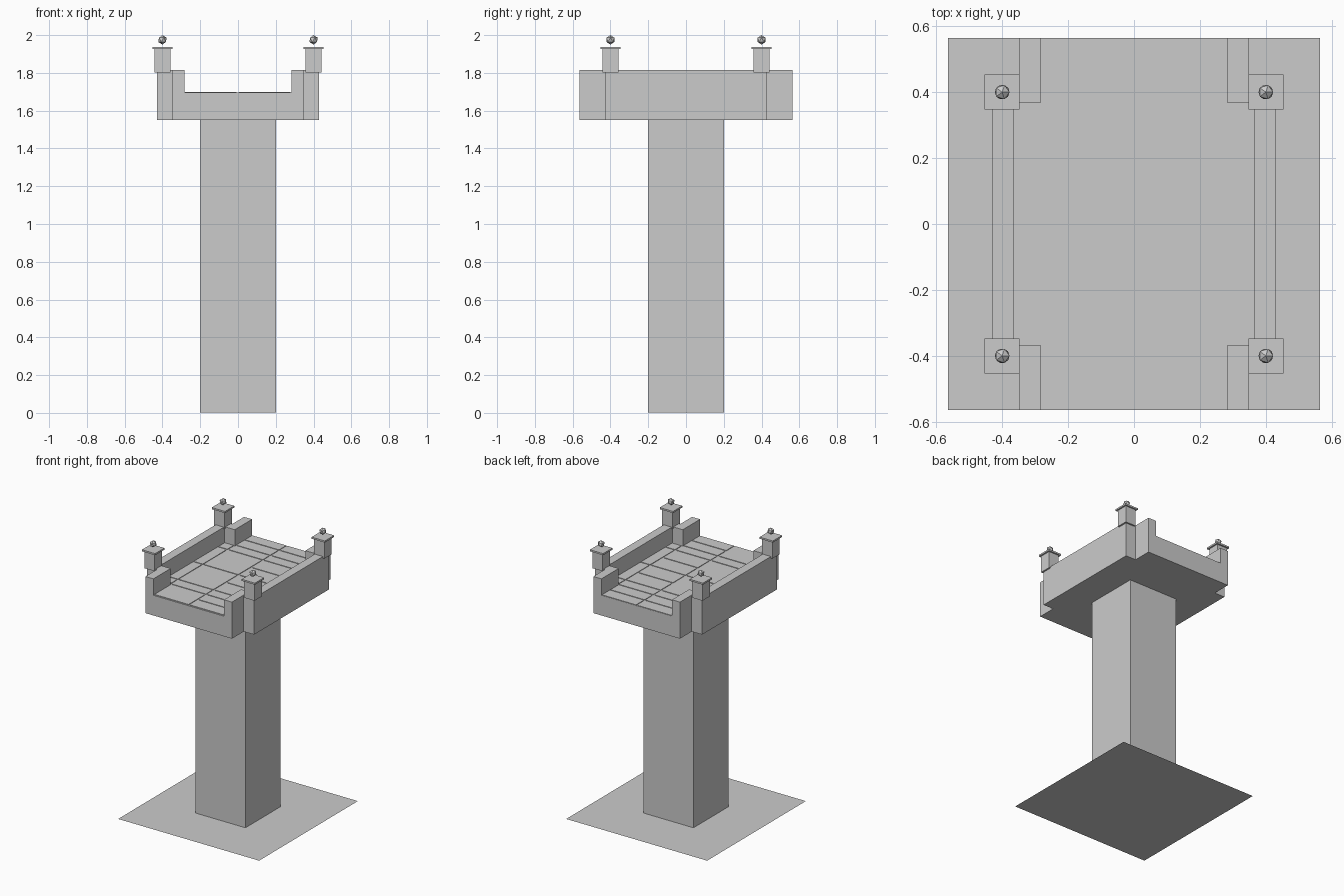
import bpy
import bmesh
from mathutils import Matrix, Vector

cube = bpy.data.objects.get("Cube")
if cube:
    bpy.data.objects.remove(cube, do_unlink=True)

# Single stone colour
stone = bpy.data.materials.new("stone_grey")
stone.use_nodes = True
colour = (0.6, 0.6, 0.6, 1)
stone.diffuse_color = colour
stone.node_tree.nodes["Principled BSDF"].inputs["Base Color"].default_value = colour


def finish(name, bm):
    mesh = bpy.data.meshes.new(name)
    bm.normal_update()
    bm.to_mesh(mesh)
    bm.free()
    mesh.materials.append(stone)
    obj = bpy.data.objects.new(name, mesh)
    bpy.context.collection.objects.link(obj)
    return obj


def add_box(bm, x0, x1, y0, y1, z0, z1):
    size = Vector((x1 - x0, y1 - y0, z1 - z0))
    centre = Vector((x0 + x1, y0 + y1, z0 + z1)) / 2
    bmesh.ops.create_cube(bm, size=1, matrix=Matrix.Translation(centre) @ Matrix.Diagonal(size).to_4x4())


def box(name, *bounds):
    bm = bmesh.new()
    add_box(bm, *bounds)
    return finish(name, bm)


def cross_prism(name, wide, narrow, shoulder, end, z0, z1):
    """Extruded plan: wide in the middle, narrow towards both ends."""
    quarter = [(wide, shoulder), (narrow, shoulder), (narrow, end)]
    right = [(x, -y) for x, y in reversed(quarter)] + quarter
    plan = right + [(-x, y) for x, y in reversed(right)]
    bm = bmesh.new()
    face = bm.faces.new([bm.verts.new((x, y, z0)) for x, y in plan])
    top = bmesh.ops.extrude_face_region(bm, geom=[face])["geom"]
    bmesh.ops.translate(bm, vec=(0, 0, z1 - z0),
                        verts=[v for v in top if isinstance(v, bmesh.types.BMVert)])
    bmesh.ops.recalc_face_normals(bm, faces=bm.faces)
    return finish(name, bm)


# Flat ground sheet and central column
bm = bmesh.new()
bmesh.ops.create_grid(bm, x_segments=1, y_segments=1, size=0.565)
finish("ground_sheet", bm)
box("column", -0.2, 0.2, -0.2, 0.2, 0.001, 1.55)

# Bridge deck with parapets, hollowed along the roadway
DECK = 1.696
deck = cross_prism("deck_and_parapets", 0.43, 0.347, 0.43, 0.565, 1.55, 1.815)
cutter = cross_prism("roadway_cutter", 0.365, 0.283, 0.367, 0.7, DECK, 1.95)
cutter.hide_render = True
cut = deck.modifiers.new("roadway", "BOOLEAN")
cut.operation = "DIFFERENCE"
cut.solver = "EXACT"
cut.object = cutter
bpy.context.view_layer.objects.active = deck
bpy.ops.object.modifier_apply(modifier=cut.name)
bpy.data.objects.remove(cutter, do_unlink=True)

# Paving slabs: columns of rows separated by narrow joints
JOINT = 0.014
middle = [0.38, 0.294, 0.012, -0.273, -0.358]
left_rows = [0.577, 0.48] + middle + [-0.556]
right_rows = sorted(left_rows + [0.155, -0.13, -0.455], reverse=True)
side_rows = middle
columns = [(-0.363, -0.291, side_rows), (-0.28, -0.007, left_rows),
           (0.006, 0.279, right_rows), (0.289, 0.363, side_rows)]
bm = bmesh.new()
for x0, x1, rows in columns:
    for upper, lower in zip(rows, rows[1:]):
        add_box(bm, x0, x1, lower, upper - JOINT, DECK - 0.002, 1.7)
finish("paving_slabs", bm)

# Four corner posts with caps and faceted balls
for sx, side in ((-1, "right"), (1, "left")):
    for sy, end in ((-1, "front"), (1, "back")):
        x, y = 0.4 * sx, 0.4 * sy
        label = end + "_" + side

        def square(part, r, z0, z1):
            box(label + part, x - r, x + r, y - r, y + r, z0, z1)

        square("_post", 0.042, 1.803, 1.926)
        square("_cap", 0.053, 1.926, 1.938)
        bm = bmesh.new()
        bmesh.ops.create_icosphere(bm, subdivisions=1, radius=0.025,
                                   matrix=Matrix.Translation((x, y, 1.975)))
        finish(label + "_ball", bm)
